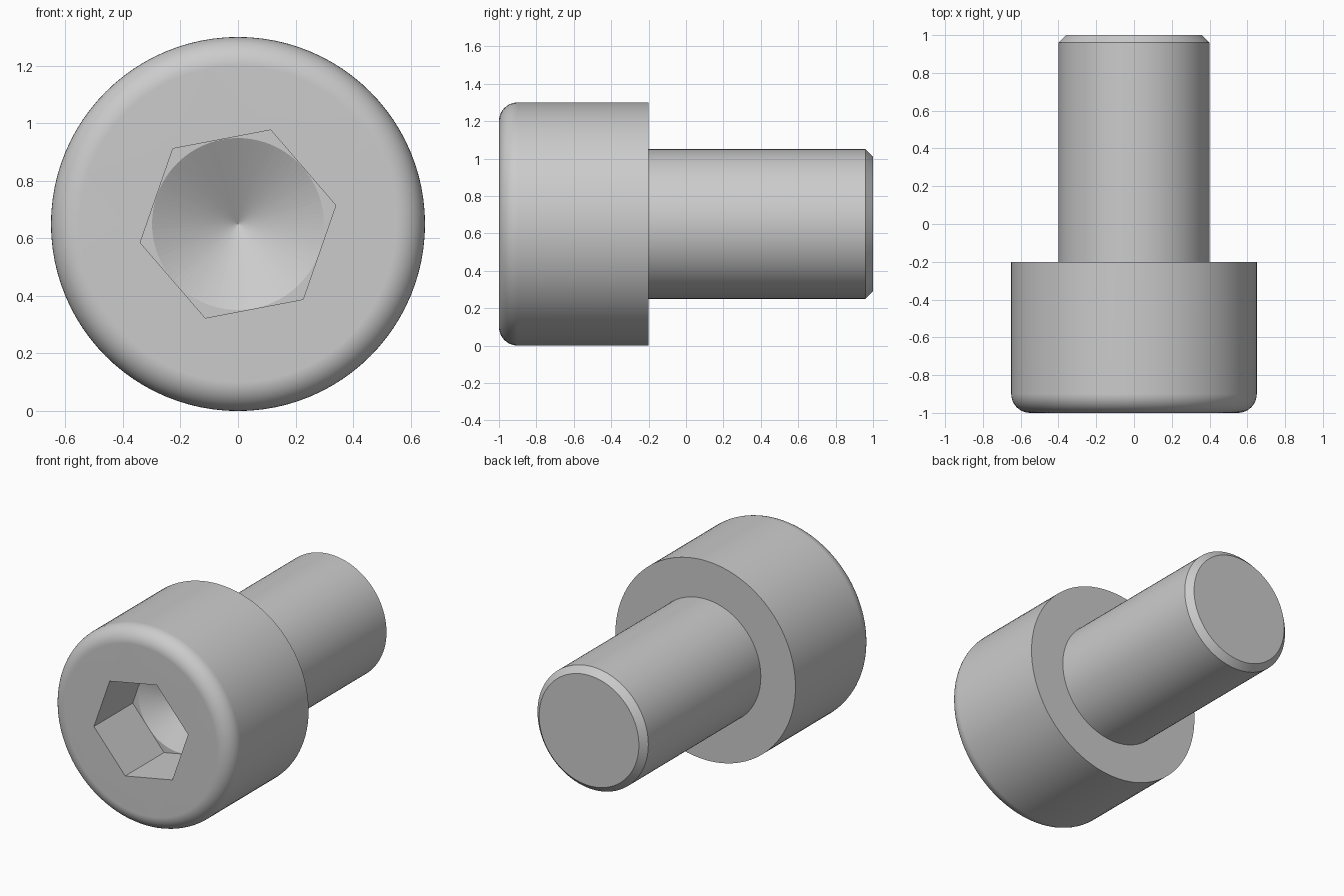
import bpy
import bmesh
from math import cos, sin, pi, radians, sqrt

default = bpy.data.objects.get("Cube")
if default:
    bpy.data.objects.remove(default)

SEGMENTS = 96
AXIS_Z = 0.65          # height of the screw axis = head radius
HEAD_R, SHANK_R = 0.65, 0.40
FRONT, SHOULDER, TIP = -1.0, -0.2, 1.0
FILLET, CHAMFER = 0.10, 0.04
HEX_R, HEX_TURN = 0.346, radians(10.8)
SOCKET_FLOOR = FRONT + 0.4

steel = bpy.data.materials.new("steel_grey")
steel.use_nodes = True
steel.diffuse_color = (0.6, 0.6, 0.6, 1)
steel.node_tree.nodes["Principled BSDF"].inputs["Base Color"].default_value = (0.6, 0.6, 0.6, 1)


def ring(bm, radius, y, count=SEGMENTS, turn=0.0):
    """Closed loop of vertices around the screw axis."""
    angles = [turn + 2 * pi * i / count for i in range(count)]
    return [bm.verts.new((radius * cos(a), y, AXIS_Z + radius * sin(a))) for a in angles]


def pairs(loop):
    return zip(loop, loop[1:] + loop[:1])


def skin(bm, a, b):
    """Quads between two loops of equal count."""
    for (a0, a1), (b0, b1) in zip(pairs(a), pairs(b)):
        bm.faces.new((a0, a1, b1, b0))


def lathe(bm, profile):
    rings = [ring(bm, r, y) for r, y in profile]
    for a, b in zip(rings, rings[1:]):
        skin(bm, a, b)
    return rings


def fill_between(bm, outer, inner):
    """Flat face with a hole."""
    edges = [bm.edges.get(p) or bm.edges.new(p) for lp in (outer, inner) for p in pairs(lp)]
    bmesh.ops.triangle_fill(bm, use_beauty=True, use_dissolve=False, edges=edges, normal=(0, -1, 0))


def finish(name, bm):
    bmesh.ops.recalc_face_normals(bm, faces=bm.faces[:])
    mesh = bpy.data.meshes.new(name)
    bm.to_mesh(mesh)
    bm.free()
    mesh.materials.append(steel)
    obj = bpy.data.objects.new(name, mesh)
    bpy.context.collection.objects.link(obj)
    bpy.ops.object.select_all(action='DESELECT')
    obj.select_set(True)
    bpy.context.view_layer.objects.active = obj
    bpy.ops.object.shade_smooth_by_angle(angle=radians(25))
    weighted = obj.modifiers.new("even_normals", 'WEIGHTED_NORMAL')
    weighted.keep_sharp = True
    return obj


# Head: rounded front rim, straight wall, flat shoulder
bm = bmesh.new()
STEPS = 10
profile = []
for i in range(STEPS + 1):
    t = pi / 2 * i / STEPS
    profile.append((HEAD_R - FILLET + FILLET * sin(t), FRONT + FILLET - FILLET * cos(t)))
profile.append((HEAD_R, SHOULDER))
rings = lathe(bm, profile)
bm.faces.new(rings[-1])

# Hexagonal socket with a drilled conical bottom
mouth = ring(bm, HEX_R, FRONT, 6, HEX_TURN)
floor = ring(bm, HEX_R, SOCKET_FLOOR, 6, HEX_TURN)
fill_between(bm, rings[0], mouth)
skin(bm, mouth, floor)
drill_r = HEX_R * sqrt(3) / 2 - 0.001
drill = ring(bm, drill_r, SOCKET_FLOOR)
fill_between(bm, floor, drill)
apex = bm.verts.new((0, SOCKET_FLOOR + drill_r / sqrt(3), AXIS_Z))
for a, b in pairs(drill):
    bm.faces.new((a, b, apex))
head = finish("socket_head", bm)

# Keep the cone facets crisp up to the point
for poly in head.data.polygons:
    if len(poly.vertices) == 3 and SOCKET_FLOOR + 0.01 < poly.center.y < SHOULDER - 0.01:
        poly.use_smooth = False

# Shank with a chamfered tip, seated slightly inside the head
bm = bmesh.new()
rings = lathe(bm, [(SHANK_R, SHOULDER - 0.05), (SHANK_R, TIP - CHAMFER), (SHANK_R - CHAMFER, TIP)])
bm.faces.new(rings[0])
bm.faces.new(rings[-1])
finish("shank", bm)
